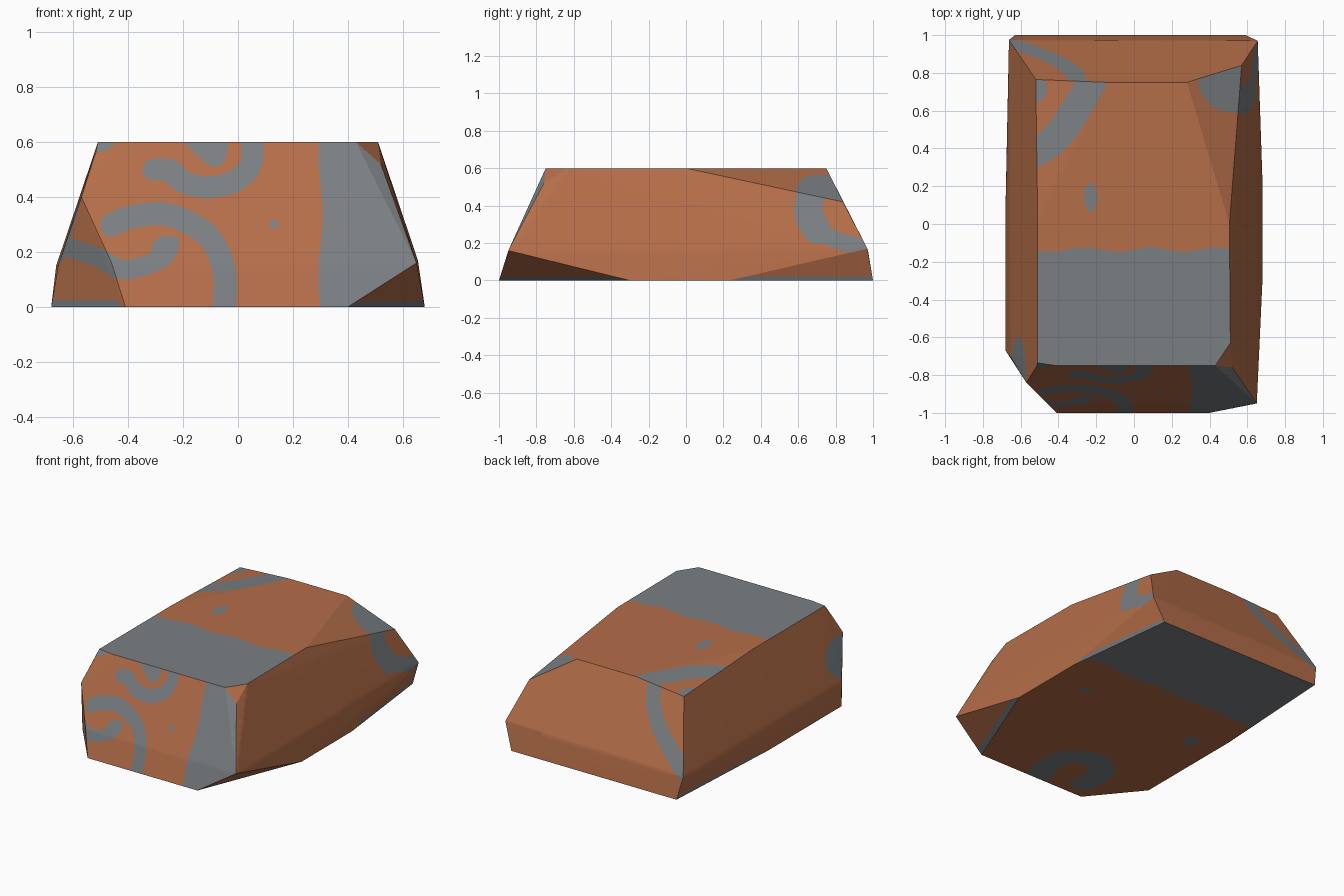
import bpy, bmesh, math
from mathutils import Vector

if "Cube" in bpy.data.objects:
    bpy.data.objects.remove(bpy.data.objects["Cube"])


def material(name, rgb):
    m = bpy.data.materials.new(name)
    m.diffuse_color = (*rgb, 1)
    m.use_nodes = True
    m.node_tree.nodes["Principled BSDF"].inputs["Base Color"].default_value = m.diffuse_color
    return m


def curve(points, n=5):
    """Catmull-Rom smoothing of a short 2D path."""
    p = [Vector(q) for q in points]
    p = [2 * p[0] - p[1]] + p + [2 * p[-1] - p[-2]]
    out = []
    for a, b, c, d in zip(p, p[1:], p[2:], p[3:]):
        for i in range(n):
            t = i / n
            out.append(0.5 * (2 * b + (c - a) * t + (2 * a - 5 * b + 4 * c - d) * t * t
                              + (3 * b - a - 3 * c + d) * t ** 3))
    return out + [p[-2]]


def stroke(half_width, *points):
    """Field that is positive within half_width of a curved path."""
    path = curve(points)

    def field(q):
        best = 9.0
        for a, b in zip(path, path[1:]):
            ab = b - a
            t = max(0, min(1, (q - a).dot(ab) / max(ab.length_squared, 1e-9)))
            best = min(best, (q - a - ab * t).length)
        return half_width - best
    return field


def spot(x, y, rx, ry):
    return lambda q: (1 - math.hypot((q.x - x) / rx, (q.y - y) / ry)) * min(rx, ry)


# Mineral markings for each side, as 2D fields (positive = grey)
MARKS = {
    "front": [
        lambda q: q.x - 0.3 + 0.008 * math.sin(q.y * 14),
        stroke(0.042, (-0.46, 0.3), (-0.38, 0.33), (-0.25, 0.335), (-0.11, 0.26), (-0.05, 0.13), (-0.05, -0.02)),
        stroke(0.035, (-0.25, 0.22), (-0.29, 0.17), (-0.42, 0.135), (-0.51, 0.18), (-0.66, 0.23)),
        spot(-0.265, 0.215, 0.05, 0.045),
        stroke(0.04, (-0.31, 0.5), (-0.25, 0.5), (-0.2, 0.455), (-0.1, 0.435), (0, 0.465), (0.05, 0.53), (0.05, 0.64)),
        stroke(0.033, (-0.17, 0.62), (-0.12, 0.57), (-0.08, 0.545), (-0.065, 0.62)),
        spot(0.13, 0.305, 0.02, 0.018),
        spot(-0.5, 0.6, 0.05, 0.035),
        stroke(0.025, (-0.7, 0), (-0.45, 0)),
    ],
    "back": [stroke(0.05, (-0.31, 0.64), (-0.31, 0.52), (-0.4, 0.38), (-0.53, 0.27), (-0.68, 0.16))],
    "right": [
        stroke(0.075, (0.8, 0.6), (0.68, 0.48), (0.655, 0.36), (0.7, 0.27)),
        stroke(0.045, (0.7, 0.27), (0.82, 0.21), (0.98, 0.165)),
    ],
    "left": [spot(-0.76, 0.28, 0.16, 0.12)],
    "top": [
        lambda q: -0.135 - q.y + 0.012 * math.sin(q.x * 18),
        spot(-0.23, 0.14, 0.037, 0.07),
        stroke(0.078, (-0.56, 0.36), (-0.42, 0.45), (-0.3, 0.62), (-0.2, 0.8)),
        spot(-0.53, 0.72, 0.07, 0.08),
        spot(0.53, 0.76, 0.19, 0.17),
    ],
    "bottom": [
        lambda q: q.y - 0.35 - 0.01 * math.sin(q.x * 15),
        stroke(0.08, (-0.05, -1.02), (0, -0.8), (-0.04, -0.66), (-0.19, -0.6), (-0.32, -0.7), (-0.32, -0.87)),
        spot(-0.49, -0.03, 0.05, 0.055),
        spot(0.42, 0.035, 0.03, 0.035),
    ],
    "undercut": [lambda q: 0.022 - q.y],
}


def side_of(n):
    if n.z > 0.75:
        return "top"
    if n.z < -0.95:
        return "bottom"
    if n.z < -0.1:
        return "undercut"
    if n.y < -0.5:
        return "front"
    if n.y > 0.6:
        return "back"
    return "right" if n.x > 0 else "left"


def value(side, co):
    if side in ("top", "bottom"):
        q = Vector((co.x, co.y))
    elif side in ("left", "right"):
        q = Vector((co.y, co.z))
    else:
        q = Vector((co.x, co.z))
    return max(f(q) for f in MARKS[side])


# Chipped block: hull of the base, shoulder and top outlines
base = [(-0.41, -1), (0.40, -1), (0.68, -0.3), (0.68, 0.23),
        (0.59, 1), (-0.63, 1), (-0.68, 0.1), (-0.68, -0.67)]
top = [(-0.41, -0.75), (0.43, -0.75), (0.51, -0.63), (0.505, 0),
       (0.28, 0.75), (-0.15, 0.75), (-0.51, 0.03), (-0.51, -0.735)]
shoulder = [(-0.46, -0.95, 0.16), (-0.655, -0.7, 0.15), (-0.57, -0.84, 0.4),
            (0.65, -0.95, 0.16), (0.655, 0.97, 0.17), (-0.662, 0.975, 0.15),
            (0.52, -0.76, 0.52), (-0.515, -0.757, 0.57),
            (0.57, 0.84, 0.42), (-0.52, 0.765, 0.57)]
bm = bmesh.new()
for p in [(x, y, 0) for x, y in base] + [(x, y, 0.6) for x, y in top] + shoulder:
    bm.verts.new(p)
hull = bmesh.ops.convex_hull(bm, input=bm.verts[:])
inner = [v for v in bm.verts if not v.link_faces]
if inner:
    bmesh.ops.delete(bm, geom=inner, context='VERTS')
bmesh.ops.recalc_face_normals(bm, faces=bm.faces[:])

# Remember each facet's side before cutting
names = list(MARKS)
tag = bm.faces.layers.int.new("side")
for f in bm.faces:
    f.normal_update()
    f[tag] = names.index(side_of(f.normal))

# Slice into a grid so the markings can be cut in
STEP = 0.03
for axis, lo, hi in ((0, -0.68, 0.68), (1, -1, 1), (2, 0, 0.6)):
    for i in range(1, int((hi - lo) / STEP) + 1):
        co, no = Vector((0, 0, 0)), Vector((0, 0, 0))
        co[axis], no[axis] = lo + (i - 0.47) * STEP, 1
        bmesh.ops.bisect_plane(bm, geom=bm.verts[:] + bm.edges[:] + bm.faces[:],
                               dist=1e-5, plane_co=co, plane_no=no)

# Cut the outline of the markings through every side
for k, side in enumerate(names):
    faces = [f for f in bm.faces if f[tag] == k]
    val = {v: value(side, v.co) for f in faces for v in f.verts}
    fresh = set()
    for e in {e for f in faces for e in f.edges}:
        a, b = e.verts
        if val[a] * val[b] < 0:
            t = val[a] / (val[a] - val[b])
            fresh.add(bmesh.utils.edge_split(e, a, min(0.97, max(0.03, t)))[1])
    for f in faces:
        cut = [v for v in f.verts if v in fresh]
        if len(cut) == 2:
            bmesh.utils.face_split(f, cut[0], cut[1])
for f in bm.faces:
    f.material_index = int(value(names[f[tag]], f.calc_center_median()) > 0)
bm.faces.layers.int.remove(tag)

mesh = bpy.data.meshes.new("ore_block")
bm.to_mesh(mesh)
bm.free()
mesh.materials.append(material("rust_orange", (0.46, 0.155, 0.066)))
mesh.materials.append(material("slate_grey", (0.195, 0.212, 0.225)))
block = bpy.data.objects.new("ore_block", mesh)
bpy.context.collection.objects.link(block)
bpy.context.view_layer.objects.active = block
block.select_set(True)
bpy.ops.object.shade_smooth_by_angle(angle=math.radians(20))
